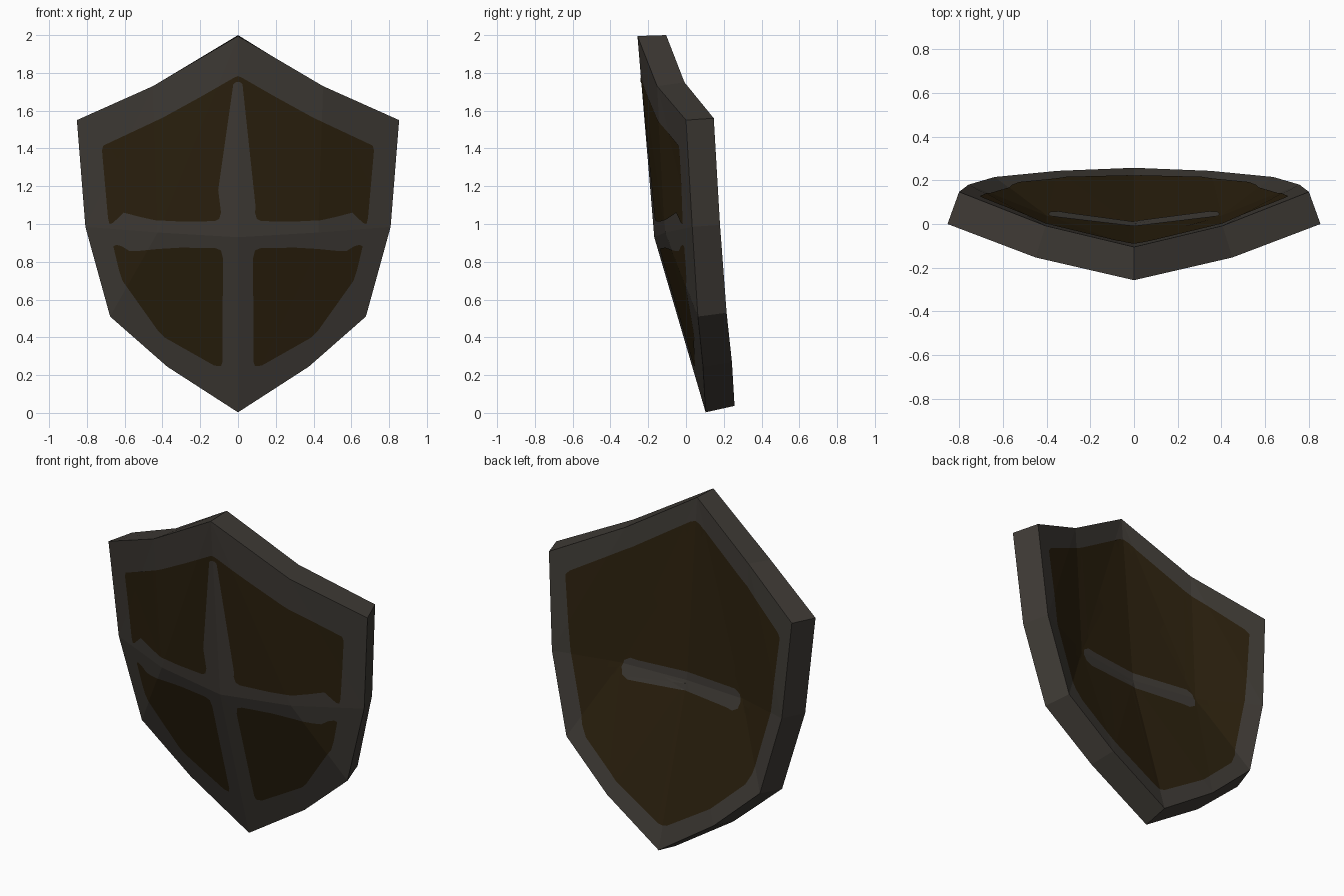
import bpy, bmesh
from mathutils import Vector
from mathutils.bvhtree import BVHTree

if "Cube" in bpy.data.objects:
    bpy.data.objects.remove(bpy.data.objects["Cube"])


def material(name, rgb):
    m = bpy.data.materials.new(name)
    m.diffuse_color = (*rgb, 1)
    m.use_nodes = True
    m.node_tree.nodes["Principled BSDF"].inputs["Base Color"].default_value = m.diffuse_color
    return m


iron = material("dark iron", (0.049, 0.043, 0.036))
wood = material("dark brown wood", (0.024, 0.0145, 0.0042))


def finish(bm, name, mat):
    me = bpy.data.meshes.new(name)
    bm.to_mesh(me)
    bm.free()
    me.materials.append(mat)
    bpy.context.collection.objects.link(bpy.data.objects.new(name, me))


# Half grids of the curved shell: three rows (top, middle, bottom), centre outwards
FRONT = [[(0, -.257, 1.995), (.45, -.153, 1.73), (.853, 0, 1.55)],
         [(0, -.168, .93), (.425, -.11, .955), (.808, .033, .985)],
         [(0, .104, .003), (.375, .09, .245), (.677, .063, .51)]]
BACK = [[(0, -.105, 2.0), (.405, -.008, 1.75), (.80, .147, 1.56)],
        [(0, -.012, .95), (.40, .035, .965), (.757, .18, .995)],
        [(0, .257, .037), (.35, .243, .27), (.637, .215, .53)]]
COLS = 5


def full_grid(half):
    return [Vector((-x if m else x, y, z)) for row in half
            for m, pts in ((1, row[:0:-1]), (0, row)) for x, y, z in pts]


# Triangles of one side, with mirrored diagonals
tris = []
for r in range(2):
    for c in range(COLS - 1):
        a, b = r * COLS + c, r * COLS + c + 1
        d, e = a + COLS, b + COLS
        tris += [(a, b, d), (b, e, d)] if c < 2 else [(a, b, e), (a, e, d)]

front, back = full_grid(FRONT), full_grid(BACK)

# Shield shell: front, back and rim
bm = bmesh.new()
vf = [bm.verts.new(p) for p in front]
vb = [bm.verts.new(p) for p in back]
for t in tris:
    bm.faces.new([vf[i] for i in t])
    bm.faces.new([vb[i] for i in reversed(t)])
loop = [0, 1, 2, 3, 4, 9, 14, 13, 12, 11, 10, 5]
for i, j in zip(loop, loop[1:] + loop[:1]):
    bm.faces.new((vf[i], vf[j], vb[j], vb[i]))
bmesh.ops.recalc_face_normals(bm, faces=bm.faces[:])
finish(bm, "shield_shell", iron)


def inlay(name, outlines, side, facing, lift, mat):
    """Drape flat x-z outlines on one side of the shell, creased where it is."""
    tree = BVHTree.FromPolygons(side, tris, epsilon=1e-5)
    bm = bmesh.new()
    for pts in outlines:
        bm.faces.new([bm.verts.new((x, 0, z)) for x, z in pts])
    bmesh.ops.triangulate(bm, faces=bm.faces[:])
    edges = {tuple(sorted((t[k], t[k - 1]))) for t in tris for k in range(3)}
    for i, j in sorted(edges):
        d = side[j] - side[i]
        bmesh.ops.bisect_plane(bm, geom=bm.verts[:] + bm.edges[:] + bm.faces[:],
                               dist=1e-5, plane_co=(side[i].x, 0, side[i].z),
                               plane_no=Vector((d.z, 0, -d.x)).normalized())
    for v in bm.verts:
        for dx in (0, 1e-4, -1e-4, 3e-4):
            hit = tree.ray_cast(Vector((v.co.x + dx, 5 * facing, v.co.z + dx / 2)),
                                Vector((0, -facing, 0)))[0]
            if hit:
                v.co.y = hit.y + lift * facing
                break
    bm.normal_update()
    for f in bm.faces:
        if f.normal.y * facing < 0:
            f.normal_flip()
    finish(bm, name, mat)


def mirrored(pts):
    return [(-x, z) for x, z in reversed(pts)]


# Front wooden fields; the gaps between them leave the iron cross and border
upper = [(0, 1.783), (.02, 1.775), (.2, 1.672), (.4, 1.562), (.69, 1.426),
         (.713, 1.415), (.72, 1.39), (.688, 1.03), (.68, 1.0), (.663, 1.005),
         (.645, 1.033), (.605, 1.06), (.57, 1.062), (.52, 1.038), (.44, 1.02),
         (.3, 1.013), (.125, 1.015), (.1, 1.027), (.09, 1.06), (.105, 1.18),
         (.127, 1.26), (.165, 1.41), (.153, 1.47), (.11, 1.56), (.03, 1.735),
         (.012, 1.75), (0, 1.752)]
lower = [(.66, .882), (.645, .89), (.615, .882), (.575, .857), (.53, .857),
         (.42, .868), (.3, .875), (.12, .872), (.09, .86), (.08, .82),
         (.082, .27), (.09, .248), (.125, .25), (.39, .40), (.42, .43),
         (.612, .70), (.63, .755)]
inlay("upper_fields", [upper, mirrored(upper)], front, -1, .003, wood)
inlay("lower_fields", [lower, mirrored(lower)], front, -1, .003, wood)

# Back wooden lining
lining = [(0, 1.865), (.03, 1.855), (.36, 1.645), (.685, 1.465), (.706, 1.44),
          (.66, 1.0), (.56, .61), (.525, .545), (.31, .35), (.03, .178), (0, .17)]
inlay("back_lining", [lining, mirrored(lining)], back, 1, .003, wood)

# Back grip strap
strap = [(0, .998), (.3, 1.0), (.345, 1.005), (.38, .985), (.392, .945),
         (.38, .905), (.345, .885), (.3, .89), (0, .895)]
inlay("grip_strap", [strap, mirrored(strap)], back, 1, .006, iron)
